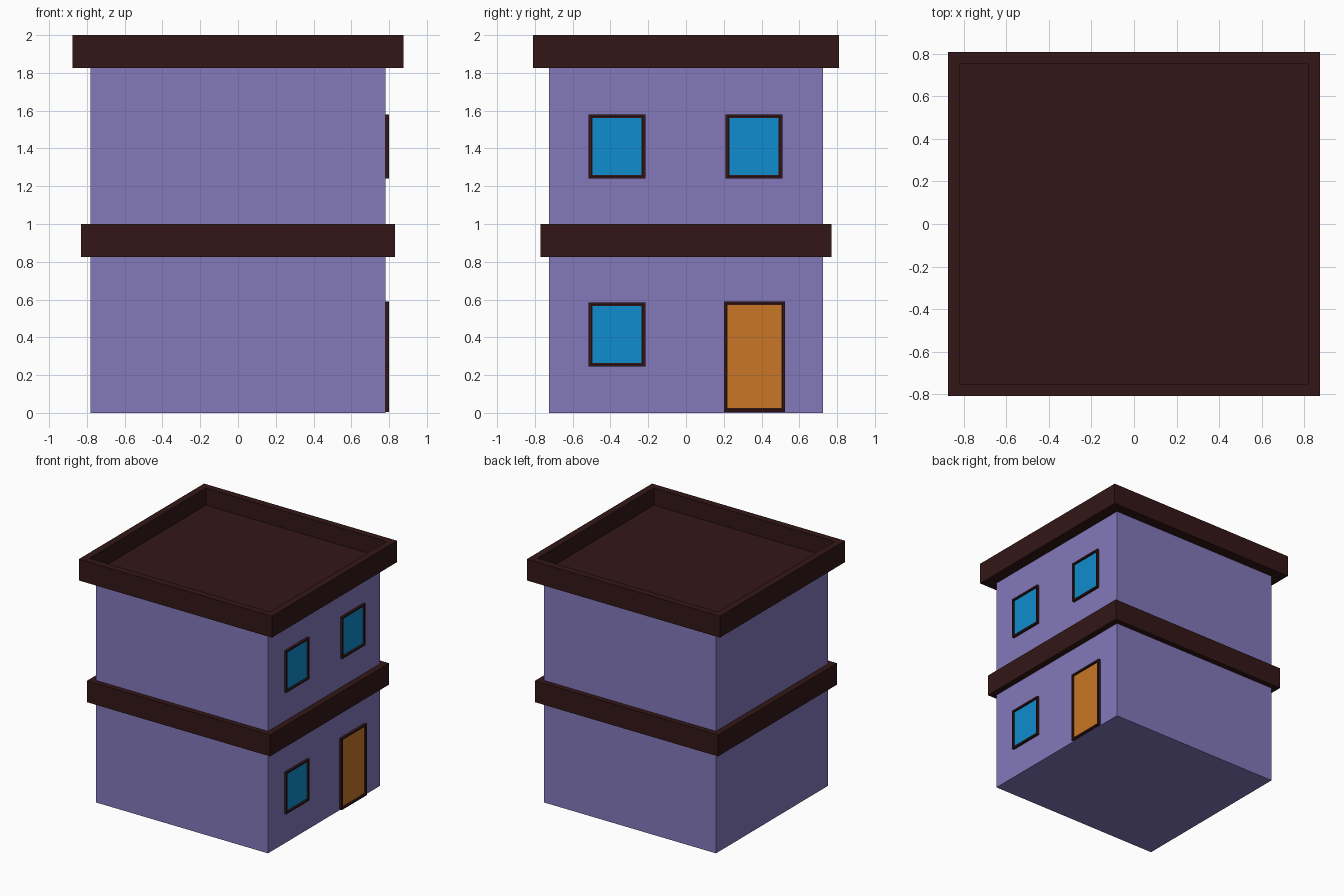
import bpy, bmesh
from mathutils import Vector

if "Cube" in bpy.data.objects:
    bpy.data.objects.remove(bpy.data.objects["Cube"])


def material(name, rgb):
    m = bpy.data.materials.new(name)
    m.diffuse_color = (*rgb, 1)
    m.use_nodes = True
    m.node_tree.nodes["Principled BSDF"].inputs["Base Color"].default_value = m.diffuse_color
    return m


WALL = material("lilac_wall", (0.227, 0.191, 0.497))
TRIM = material("dark_trim", (0.033, 0.008, 0.008))
GLASS = material("blue_glass", (0.005, 0.263, 0.61))
WOOD = material("orange_door", (0.578, 0.181, 0.019))


def box(name, lo, hi, mat, recess=None):
    """Box from lo to hi; recess = (face direction, rim width, depth)."""
    lo, hi = Vector(lo), Vector(hi)
    bm = bmesh.new()
    bmesh.ops.create_cube(bm, size=1)
    bmesh.ops.scale(bm, vec=hi - lo, verts=bm.verts)
    bmesh.ops.translate(bm, vec=(lo + hi) / 2, verts=bm.verts)
    if recess:
        direction, rim, depth = Vector(recess[0]), recess[1], recess[2]
        bm.normal_update()
        face = max(bm.faces, key=lambda f: f.normal.dot(direction))
        # rim first, then a second zero-width inset forms the recess walls
        bmesh.ops.inset_region(bm, faces=[face], thickness=rim)
        bmesh.ops.inset_region(bm, faces=[face], thickness=0)
        bmesh.ops.translate(bm, vec=-direction * depth, verts=face.verts)
    mesh = bpy.data.meshes.new(name)
    bm.to_mesh(mesh)
    bm.free()
    mesh.materials.append(mat)
    obj = bpy.data.objects.new(name, mesh)
    bpy.context.collection.objects.link(obj)
    return obj


def slab(name, hx, hy, z0, z1, mat, recess=None):
    return box(name, (-hx, -hy, z0), (hx, hy, z1), mat, recess)


# Two storeys, dividing band and recessed flat roof
slab("lower_walls", 0.78, 0.725, 0, 0.825, WALL)
slab("floor_band", 0.83, 0.77, 0.825, 1.0, TRIM)
slab("upper_walls", 0.78, 0.725, 1.0, 1.825, WALL)
slab("roof_parapet", 0.875, 0.81, 1.825, 2.0, TRIM, ((0, 0, 1), 0.08, 0.14))


# Framed openings on the right wall
def opening(name, y0, y1, z0, z1, fill):
    rim = 0.02
    box(name + "_frame", (0.775, y0, z0), (0.8, y1, z1), TRIM,
        ((1, 0, 0), rim, 0.015))
    box(name + "_panel", (0.78, y0 + rim, z0 + rim),
        (0.792, y1 - rim, z1 - rim), fill)


opening("lower_window", -0.515, -0.215, 0.245, 0.585, GLASS)
opening("upper_left_window", -0.515, -0.215, 1.24, 1.58, GLASS)
opening("upper_right_window", 0.21, 0.51, 1.24, 1.58, GLASS)
opening("door", 0.2, 0.525, 0.005, 0.59, WOOD)
